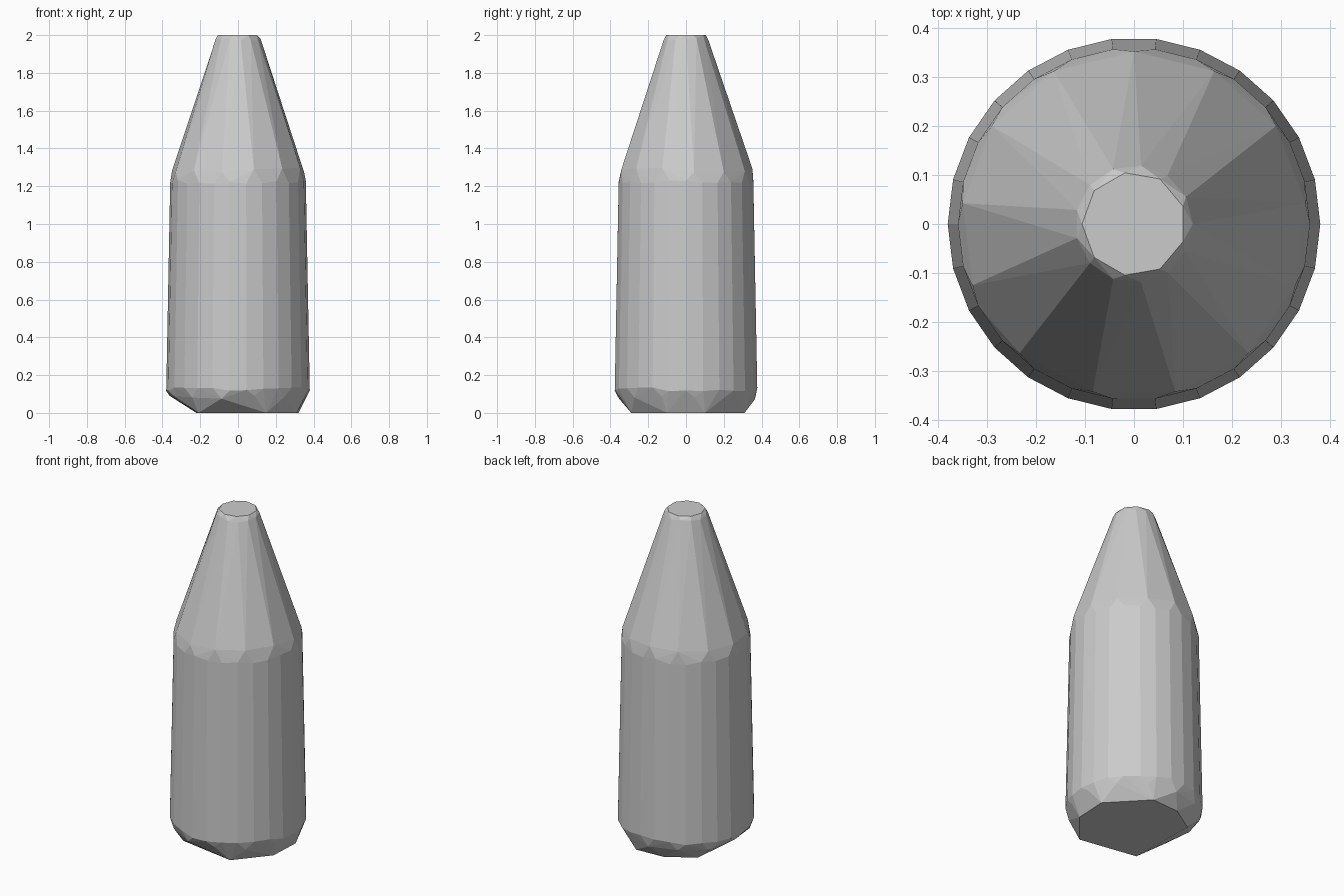
import bpy
import bmesh
import random
from math import cos, sin, tau

random.seed(4)

if "Cube" in bpy.data.objects:
    bpy.data.objects.remove(bpy.data.objects["Cube"])

# Plain grey surface
grey = bpy.data.materials.new("plain_grey")
grey.use_nodes = True
colour = (0.6, 0.6, 0.6, 1)
grey.diffuse_color = colour
grey.node_tree.nodes["Principled BSDF"].inputs["Base Color"].default_value = colour

bm = bmesh.new()


def ring(radius, height, sides, wobble=0.0, turn=0.0):
    """Add a ring of points, with slightly uneven heights."""
    for i in range(sides):
        a = tau * (i + turn) / sides
        z = height + random.uniform(-wobble, wobble)
        bm.verts.new((radius * cos(a), radius * sin(a), z))


# Straight body with a slight taper, from the lower rim to the shoulder
ring(0.38, 0.125, 26, 0.012)
ring(0.365, 0.08, 13, 0.012, 0.25)
ring(0.359, 1.22, 26, 0.012)
ring(0.352, 1.285, 13, 0.012, 0.25)

# Cone and blunt tip
ring(0.12, 1.975, 13, 0.008)
ring(0.106, 2.0, 9, 0.0, 0.5)

# Uneven flat base
base = [(0.15, -0.29), (-0.21, -0.23), (-0.22, 0.2), (-0.06, 0.3),
        (0.12, 0.31), (0.32, 0.1), (0.31, -0.1)]
for x, y in base:
    bm.verts.new((x, y, 0))

# Wrap the rings in one faceted shell
hull = bmesh.ops.convex_hull(bm, input=bm.verts[:])
loose = [v for v in bm.verts if not v.link_faces]
bmesh.ops.delete(bm, geom=loose, context="VERTS")
bmesh.ops.dissolve_limit(bm, angle_limit=0.01, verts=bm.verts[:], edges=bm.edges[:])
bmesh.ops.recalc_face_normals(bm, faces=bm.faces[:])

mesh = bpy.data.meshes.new("bottle_body")
bm.to_mesh(mesh)
bm.free()
mesh.materials.append(grey)
bottle = bpy.data.objects.new("bottle_body", mesh)
bpy.context.collection.objects.link(bottle)
